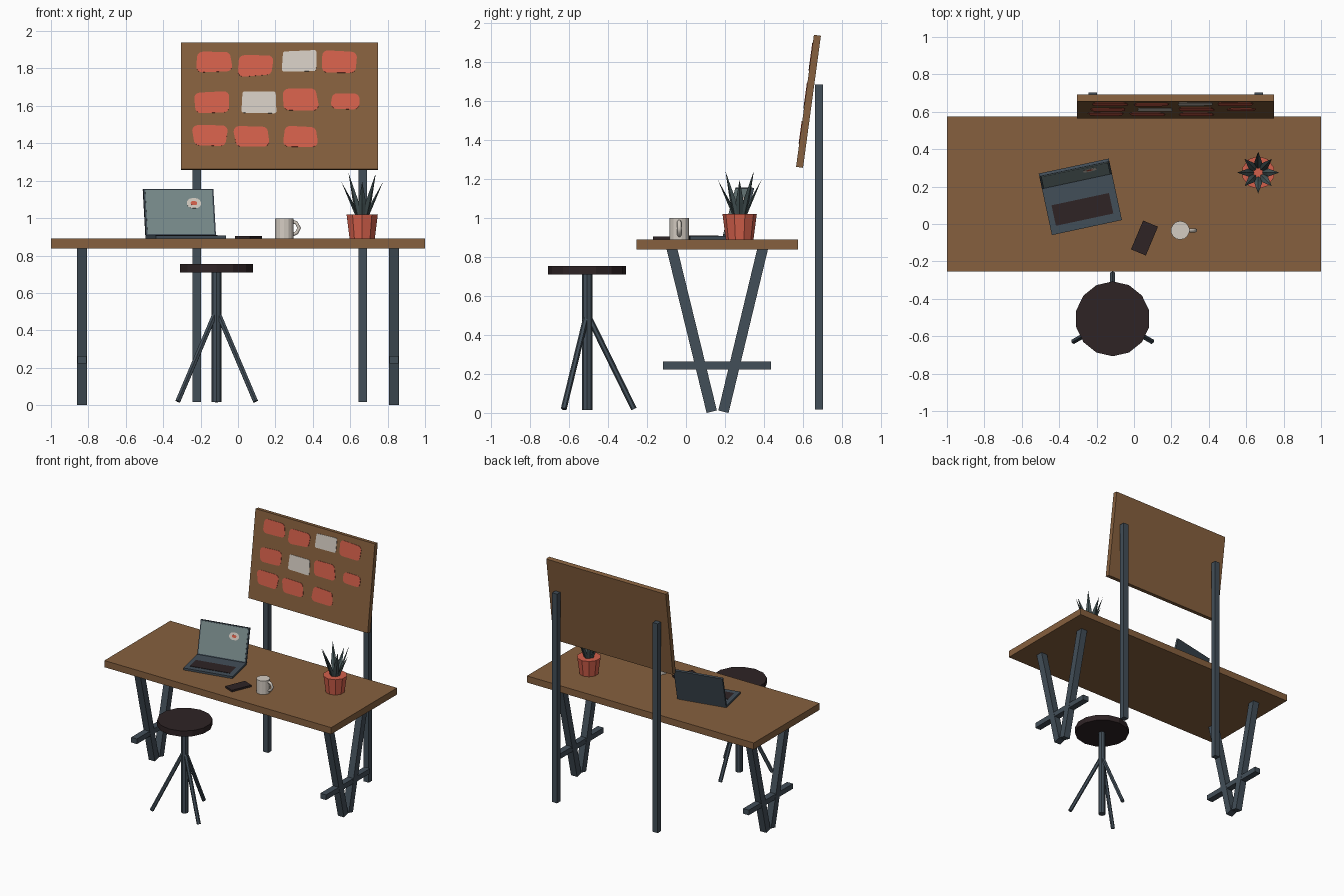
import bpy, bmesh, math, random
from mathutils import Matrix, Vector

if "Cube" in bpy.data.objects:
    bpy.data.objects.remove(bpy.data.objects["Cube"])

random.seed(4)
T, R = Matrix.Translation, Matrix.Rotation


def material(name, r, g, b):
    lin = [(c / 255 / 12.92) if c < 10 else ((c / 255 + 0.055) / 1.055) ** 2.4 for c in (r, g, b)]
    m = bpy.data.materials.new(name)
    m.diffuse_color = (*lin, 1)
    m.use_nodes = True
    m.node_tree.nodes["Principled BSDF"].inputs["Base Color"].default_value = m.diffuse_color
    return m


WOOD = material("wood brown", 134, 96, 62)
METAL = material("blue grey metal", 66, 78, 88)
DARK = material("dark brown", 46, 35, 37)
RED = material("terracotta red", 212, 96, 75)
PAPER = material("warm white", 212, 204, 194)
SCREEN = material("screen grey", 122, 141, 141)
LEAF = material("leaf grey green", 70, 86, 88)


def finish(bm, name, mat, matrix=Matrix()):
    bmesh.ops.recalc_face_normals(bm, faces=bm.faces)
    me = bpy.data.meshes.new(name)
    bm.to_mesh(me)
    bm.free()
    me.materials.append(mat)
    ob = bpy.data.objects.new(name, me)
    ob.matrix_world = matrix
    bpy.context.collection.objects.link(ob)
    return ob


def box(name, mat, size, center, matrix=Matrix()):
    bm = bmesh.new()
    bmesh.ops.create_cube(bm, size=1, matrix=T(center) @ Matrix.Diagonal((*size, 1)))
    return finish(bm, name, mat, matrix)


def along(p, q):
    """Frame at the middle of p-q with z pointing along it."""
    p, q = Vector(p), Vector(q)
    return T((p + q) / 2) @ Vector((0, 0, 1)).rotation_difference(q - p).to_matrix().to_4x4()


def beam(name, mat, p, q, w, d):
    return box(name, mat, (w, d, (Vector(q) - Vector(p)).length), (0, 0, 0), along(p, q))


def rod(name, mat, p, q, r1, r2, sides):
    bm = bmesh.new()
    bmesh.ops.create_cone(bm, cap_ends=True, segments=sides, radius1=r1, radius2=r2,
                          depth=(Vector(q) - Vector(p)).length)
    return finish(bm, name, mat, along(p, q))


def plate(name, mat, w, h, corner, matrix, wobble=0.0, thick=0.003):
    """Thin rounded plate in the local xz plane, raised towards -y."""
    bm = bmesh.new()
    verts = []
    for k, (sx, sz) in enumerate(((1, 1), (-1, 1), (-1, -1), (1, -1))):
        jx, jz = (random.uniform(-wobble, wobble) for _ in range(2))
        for i in range(5):
            a = math.pi / 2 * (k + i / 4)
            verts.append(bm.verts.new((sx * (w / 2 - min(corner, w / 2)) + jx + min(corner, w / 2) * math.cos(a), 0,
                                       sz * (h / 2 - min(corner, h / 2)) + jz + min(corner, h / 2) * math.sin(a))))
    bmesh.ops.remove_doubles(bm, verts=verts, dist=1e-5)
    face = bm.faces.new(sorted(bm.verts, key=lambda v: math.atan2(v.co.z, v.co.x)))
    new = bmesh.ops.extrude_face_region(bm, geom=[face])["geom"]
    bmesh.ops.translate(bm, vec=(0, -thick, 0), verts=[g for g in new if isinstance(g, bmesh.types.BMVert)])
    return finish(bm, name, mat, matrix)


# Desk: slab and two V-shaped trestles with cross bars
box("desk_top", WOOD, (2, 0.83, 0.053), (0, 0.16, 0.8635))
for side, x in (("left", -0.834), ("right", 0.834)):
    beam(side + "_front_leg", METAL, (x, 0.132, 0.006), (x, -0.073, 0.845), 0.054, 0.054)
    beam(side + "_back_leg", METAL, (x, 0.192, 0.006), (x, 0.394, 0.845), 0.054, 0.054)
    box(side + "_cross_bar", METAL, (0.05, 0.554, 0.041), (x, 0.159, 0.243))

# Pin board: posts, tilted panel and notes
for side, x in (("left", -0.22), ("right", 0.667)):
    box(side + "_board_post", METAL, (0.044, 0.041, 1.667), (x, 0.682, 0.851))
tilt = math.radians(7.7)
board = T((0.2215, 0.628, 1.5975)) @ R(-tilt, 4, 'X')
box("pin_board", WOOD, (1.053, 0.036, 0.683), (0, 0, 0), board)
notes = [(-0.127, 1.837, 0.19, RED), (0.094, 1.817, 0.19, RED), (0.326, 1.838, 0.187, PAPER), (0.54, 1.838, 0.19, RED),
         (-0.143, 1.617, 0.19, RED), (0.112, 1.622, 0.187, PAPER), (0.334, 1.635, 0.19, RED), (0.575, 1.625, 0.16, RED),
         (-0.15, 1.444, 0.187, RED), (0.073, 1.433, 0.19, RED), (0.334, 1.433, 0.19, RED)]
for i, (x, z, w, mat) in enumerate(notes):
    spot = board @ T((x - 0.2215, -0.018, (z - 1.6) / math.cos(tilt)))
    h = 0.09 if w < 0.17 else 0.114
    plate(f"note_{i + 1}", mat, w - 0.008, h, 0.03 if mat is RED else 0.012, spot, 0.006)

# Stool: 14-sided seat, pole and three splayed legs
sx, sy = -0.114, -0.507
rod("stool_seat", DARK, (sx, sy, 0.709), (sx, sy, 0.754), 0.2, 0.2, 14)
rod("stool_pole", METAL, (sx, sy, 0.016), (sx, sy, 0.71), 0.027, 0.027, 8)
for i in range(3):
    a = math.radians(90 + 120 * i)
    foot = (sx + 0.24 * math.cos(a), sy + 0.24 * math.sin(a), 0.02)
    rod(f"stool_leg_{i + 1}", METAL, foot, (sx, sy, 0.51), 0.015, 0.015, 6)

# Laptop: base, keyboard, leaning lid and screen
laptop = T((-0.279, 0.108, 0.89)) @ R(math.radians(12.1), 4, 'Z')
box("laptop_base", METAL, (0.383, 0.26, 0.016), (0, 0, 0.008), laptop)
box("keyboard", DARK, (0.314, 0.112, 0.004), (-0.003, -0.03, 0.017), laptop)
lid = laptop @ T((0, 0.13, 0.008)) @ R(math.radians(-15), 4, 'X')
box("laptop_lid", METAL, (0.383, 0.016, 0.262), (0, 0, 0.134), lid)
plate("screen", SCREEN, 0.365, 0.243, 0.002, lid @ T((0, -0.008, 0.136)))
plate("screen_oval", PAPER, 0.078, 0.056, 0.03, lid @ T((0.08, -0.011, 0.185)), thick=0.001)
plate("screen_dot", RED, 0.036, 0.022, 0.012, lid @ T((0.08, -0.012, 0.185)), thick=0.001)

# Phone
box("phone", DARK, (0.086, 0.167, 0.014), (0, 0, 0.007), T((0.056, -0.075, 0.89)) @ R(math.radians(-22.8), 4, 'Z'))

# Mug with a bent handle
mx, my = 0.247, -0.034
rod("mug", PAPER, (mx, my, 0.89), (mx, my, 0.998), 0.05, 0.05, 14)
curve = bpy.data.curves.new("mug_handle", 'CURVE')
curve.dimensions = '3D'
curve.bevel_depth, curve.bevel_resolution = 0.011, 1
path = [(0.285, 0.983), (0.312, 0.975), (0.327, 0.947), (0.314, 0.922), (0.285, 0.908)]
line = curve.splines.new('POLY')
line.points.add(len(path) - 1)
for p, (x, z) in zip(line.points, path):
    p.co = (x, my, z, 1)
curve.materials.append(PAPER)
bpy.context.collection.objects.link(bpy.data.objects.new("mug_handle", curve))

# Plant: faceted pot and eight spiky leaves, alternately wide and tall
px, py = 0.664, 0.275
rod("plant_pot", RED, (px, py, 0.89), (px, py, 1.02), 0.071, 0.088, 10)
for i in range(8):
    reach, top = ((0.112, 1.195), (0.103, 1.24))[i % 2]
    bm = bmesh.new()
    rings = []
    for t, w in ((0, 0.013), (0.4, 0.021)):
        r, z = 0.022 + (reach - 0.022) * t ** 1.1, 1.0 + (top - 1.0) * t
        rings.append([bm.verts.new(c) for c in ((r - 0.009, 0, z), (r, w, z), (r + 0.009, 0, z), (r, -w, z))])
    tip = bm.verts.new((reach, 0, top))
    bm.faces.new(rings[0])
    for k in range(4):
        n = (k + 1) % 4
        bm.faces.new((rings[0][k], rings[0][n], rings[1][n], rings[1][k]))
        bm.faces.new((rings[1][k], rings[1][n], tip))
    finish(bm, f"leaf_{i + 1}", LEAF, T((px, py, 0)) @ R(math.radians(45 * i), 4, 'Z'))
